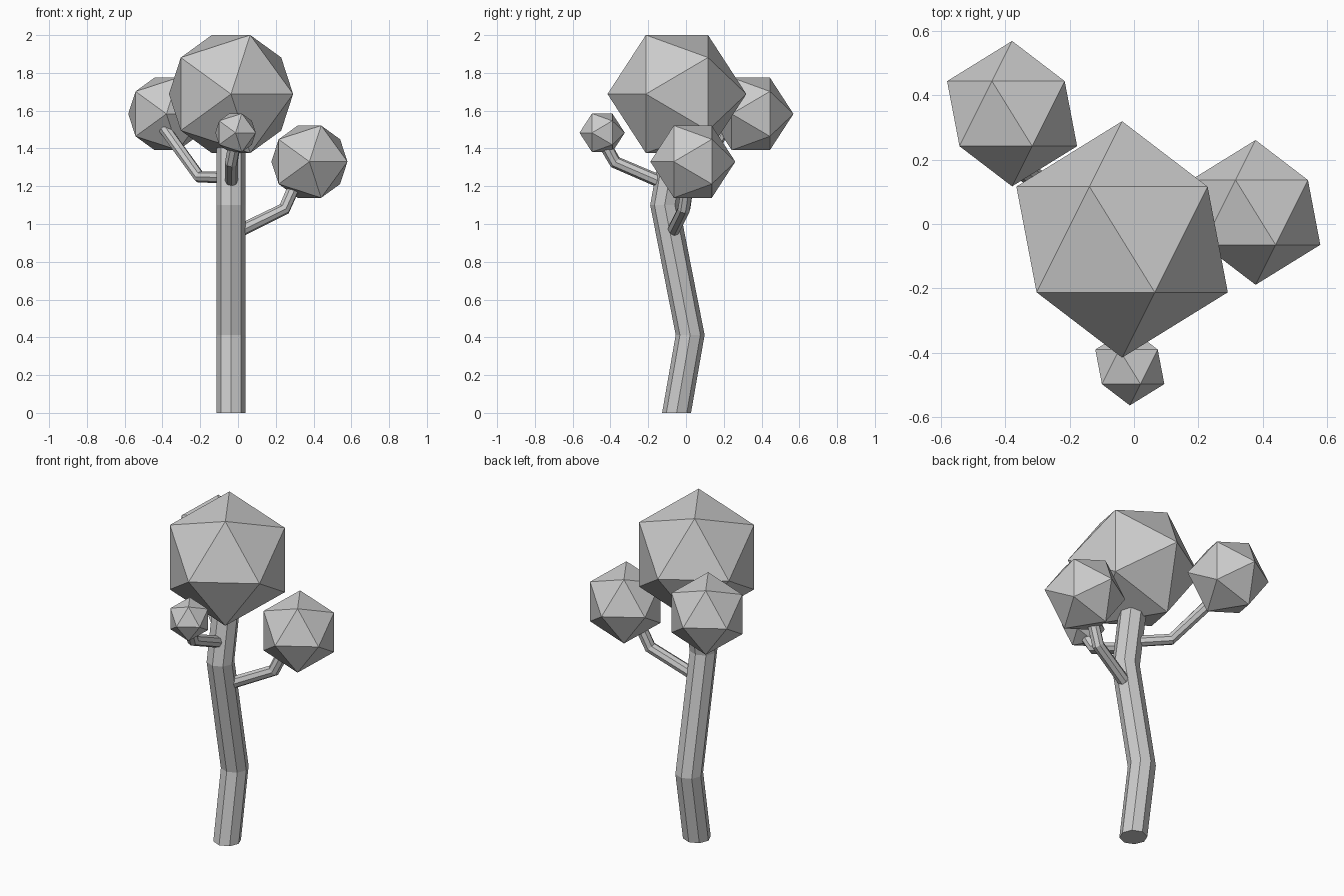
import bpy, bmesh
from math import sin, cos, pi, radians
from mathutils import Vector, Matrix

if "Cube" in bpy.data.objects:
    bpy.data.objects.remove(bpy.data.objects["Cube"])


def finish(bm, name):
    bmesh.ops.recalc_face_normals(bm, faces=bm.faces)
    mesh = bpy.data.meshes.new(name)
    bm.to_mesh(mesh)
    bm.free()
    obj = bpy.data.objects.new(name, mesh)
    bpy.context.collection.objects.link(obj)


def tube(name, points, radius, level_rings=False, sides=8):
    """Octagonal tube along a path; rings are either horizontal or mitred."""
    pts = [Vector(p) for p in points]
    bm = bmesh.new()
    rings = []
    for i, p in enumerate(pts):
        u, v = Vector((1, 0, 0)), Vector((0, 1, 0))
        if not level_rings:
            before = (p - pts[max(i - 1, 0)]).normalized()
            after = (pts[min(i + 1, len(pts) - 1)] - p).normalized()
            t = (before + after).normalized()
            u = t.cross(Vector((0, 0, 1))).normalized()
            v = u.cross(t)
        angles = [2 * pi * k / sides for k in range(sides)]
        rings.append([bm.verts.new(p + radius * (u * cos(a) + v * sin(a))) for a in angles])
    for a, b in zip(rings, rings[1:]):
        for k in range(sides):
            j = (k + 1) % sides
            bm.faces.new((a[k], a[j], b[j], b[k]))
    bm.faces.new(rings[0])
    bm.faces.new(rings[-1])
    finish(bm, name)


def foliage(name, centre, radius):
    """Icosahedron with its poles along y."""
    bm = bmesh.new()
    bmesh.ops.create_icosphere(
        bm, subdivisions=1, radius=radius,
        matrix=Matrix.Translation(centre) @ Matrix.Rotation(radians(90), 4, 'X'))
    finish(bm, name)


# Bent trunk
tube("trunk", [(-0.037, -0.05, 0), (-0.037, 0.022, 0.413),
               (-0.037, -0.113, 1.1), (-0.037, -0.045, 1.48)], 0.0765, level_rings=True)

# Branches
tube("right_branch", [(-0.02, -0.075, 0.95), (0.245, -0.01, 1.08), (0.32, 0.015, 1.25)], 0.034)
tube("front_branch", [(-0.035, -0.09, 1.205), (-0.035, -0.375, 1.327), (-0.018, -0.435, 1.43)], 0.034)
tube("left_branch", [(-0.05, -0.08, 1.245), (-0.205, 0.07, 1.25), (-0.39, 0.20, 1.505)], 0.032)

# Foliage clumps
foliage("crown_foliage", (-0.037, -0.048, 1.688), 0.3675)
foliage("right_foliage", (0.378, 0.036, 1.33), 0.225)
foliage("left_foliage", (-0.379, 0.343, 1.583), 0.226)
foliage("front_foliage", (-0.013, -0.444, 1.483), 0.12)
